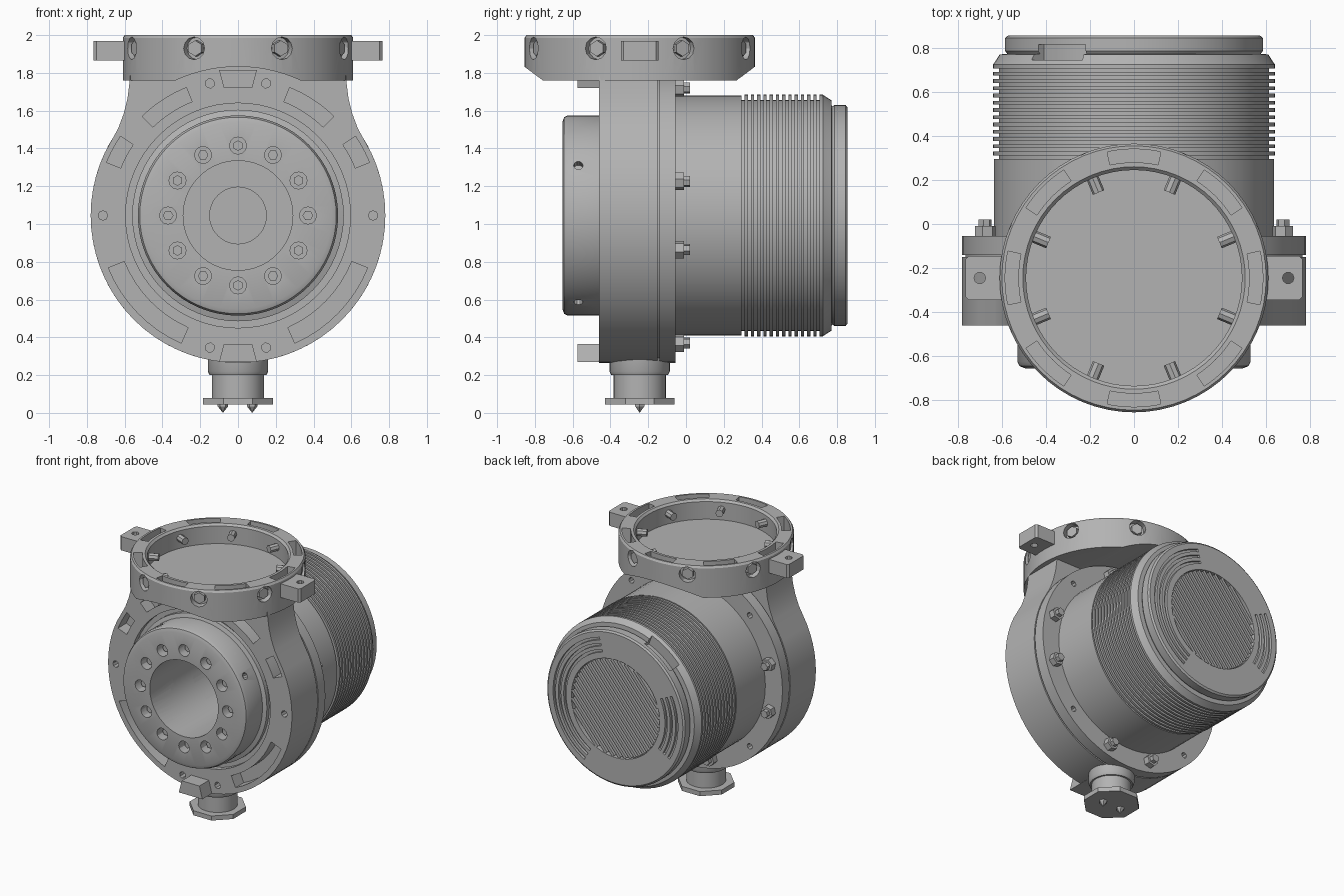
import bpy, bmesh
from math import sin, cos, pi, radians, sqrt
from mathutils import Matrix

if "Cube" in bpy.data.objects:
    bpy.data.objects.remove(bpy.data.objects["Cube"], do_unlink=True)

grey = bpy.data.materials.new("machined grey")
grey.use_nodes = True
grey.diffuse_color = (0.45, 0.45, 0.45, 1)
grey.node_tree.nodes["Principled BSDF"].inputs["Base Color"].default_value = (0.45, 0.45, 0.45, 1)

AXIS = 1.045                                   # height of the motor axis
T, R = Matrix.Translation, Matrix.Rotation
FRONT = T((0, 0, AXIS)) @ R(pi / 2, 4, 'X')    # local z points to the front
BACK = T((0, 0, AXIS)) @ R(-pi / 2, 4, 'X')    # local z points to the back
TOP = T((0, -0.245, 0))                        # upright axis of ring and plug


def polar(frame, deg, r):
    return frame @ R(radians(deg), 4, 'Z') @ T((r, 0, 0))


def outward(frame, deg, h):
    return frame @ T((0, 0, h)) @ R(radians(deg), 4, 'Z') @ R(pi / 2, 4, 'Y')


def circle(r, n):
    return [(r * cos(2 * pi * i / n), r * sin(2 * pi * i / n)) for i in range(n)]


def sector(r0, r1, a0, a1, n=8):
    angles = [radians(a0 + (a1 - a0) * i / n) for i in range(n + 1)]
    return ([(r1 * cos(a), r1 * sin(a)) for a in angles]
            + [(r0 * cos(a), r0 * sin(a)) for a in reversed(angles)])


def prism(bm, frame, points, h0, h1):
    low = [bm.verts.new(frame @ T((x, y, h0)).translation) for x, y in points]
    high = [bm.verts.new(frame @ T((x, y, h1)).translation) for x, y in points]
    bm.faces.new(low[::-1])
    bm.faces.new(high)
    for i in range(len(points)):
        j = (i + 1) % len(points)
        bm.faces.new((low[i], low[j], high[j], high[i]))


def lathe(bm, frame, profile, n=64):
    """Turn a (radius, height) profile that starts and ends on the axis."""
    rings = []
    for r, h in profile:
        if r == 0:
            rings.append([bm.verts.new((frame @ T((0, 0, h))).translation)] * n)
        else:
            rings.append([bm.verts.new((frame @ T((x, y, h))).translation) for x, y in circle(r, n)])
    for a, b in zip(rings, rings[1:]):
        for i in range(n):
            j = (i + 1) % n
            quad = list(dict.fromkeys((a[i], a[j], b[j], b[i])))
            bm.faces.new(quad)


def finish(name, bm):
    bmesh.ops.recalc_face_normals(bm, faces=bm.faces)
    mesh = bpy.data.meshes.new(name)
    bm.to_mesh(mesh)
    bm.free()
    mesh.materials.append(grey)
    ob = bpy.data.objects.new(name, mesh)
    bpy.context.collection.objects.link(ob)
    return ob


def activate(ob):
    bpy.ops.object.select_all(action='DESELECT')
    ob.select_set(True)
    bpy.context.view_layer.objects.active = ob


def cut(ob, *cutters):
    for bm in cutters:
        tool = finish("cutter", bm)
        tool.hide_render = True
        mod = ob.modifiers.new("cut", 'BOOLEAN')
        mod.operation, mod.solver, mod.object = 'DIFFERENCE', 'EXACT', tool
        activate(ob)
        bpy.ops.object.modifier_apply(modifier=mod.name)
        bpy.data.objects.remove(tool, do_unlink=True)


def smooth(ob):
    activate(ob)
    bpy.ops.object.shade_smooth_by_angle(angle=radians(30))


def bore():
    bm = bmesh.new()
    lathe(bm, FRONT, [(0, .8), (.29, .8), (.29, -.35), (.15, -.35), (.15, -.5), (0, -.5)])
    return bm


# Main housing: round body rising into a neck
bm = bmesh.new()
body = [(.78 * cos(radians(a)), .78 * sin(radians(a))) for a in range(155, 386, 5)]
neck = [(.635, .46), (.605, .54), (.585, .62), (.575, .7), (.565, .79)]
prism(bm, FRONT, body + neck + [(-x, y) for x, y in reversed(neck)], .15, .46)
housing = finish("main_housing", bm)
pockets = bmesh.new()
for a0, a1, r0, r1 in ((112, 134, .65, .73), (46, 68, .65, .73), (22, 34, .67, .75),
                       (146, 158, .67, .75), (202, 246, .65, .74), (294, 338, .65, .74)):
    prism(pockets, FRONT, sector(r0, r1, a0, a1), .36, .5)
for a in (0, 78, 102, 180, 258, 282):
    prism(pockets, polar(FRONT, a, .715), circle(.025, 8), .36, .5)
groove = bmesh.new()
prism(groove, FRONT, circle(.595, 64), .42, .5)
cut(housing, pockets, groove, bore())
smooth(housing)

# Locating blocks on the front face
for name, z in (("upper_block", .725), ("lower_block", -.73)):
    bm = bmesh.new()
    s = 1 if z > 0 else -1
    prism(bm, FRONT, [(-.1, z + s * .045), (-.075, z - s * .05), (.075, z - s * .05), (.1, z + s * .045)], .4, .575)
    smooth(finish(name, bm))

# Output hub with bolt circle
bm = bmesh.new()
lathe(bm, FRONT, [(0, .38), (.56, .38), (.56, .45), (.53, .46), (.53, .625), (.52, .645), (.495, .655), (0, .655)])
hub = finish("output_hub", bm)
holes = bmesh.new()
for i in range(12):
    prism(holes, polar(FRONT, i * 30, .37), circle(.045, 12), .56, .7)
for a in (30, 120, 210, 300):
    prism(holes, outward(FRONT, a, .57), circle(.025, 10), .49, .6)
cut(hub, holes, bore())
smooth(hub)
bm = bmesh.new()
for i in range(12):
    prism(bm, polar(FRONT, i * 30, .37), circle(.028, 6), .55, .61)
smooth(finish("hub_bolts", bm))

# Motor: flange, barrel, cooling fins and end cap
bm = bmesh.new()
profile = [(0, -.16), (.765, -.16), (.765, -.14), (.78, -.14), (.78, -.055), (.635, -.055), (.635, .295)]
for i in range(13):
    y = .295 + .033 * i
    profile += [(.612, y), (.612, y + .016), (.64, y + .016), (.64, y + .033)]
profile += [(.632, .735), (.61, .77), (.575, .772), (.585, .785), (.585, .845), (.572, .855),
            (.375, .855), (.375, .82), (0, .82)]
lathe(bm, BACK, profile)
motor = finish("motor_barrel", bm)
slots = bmesh.new()
for r in (.42, .465, .51):
    prism(slots, BACK, sector(r, r + .02, -75, 60, 20), .835, .9)
    prism(slots, BACK, sector(r, r + .02, 150, 205, 12), .835, .9)
for a in (45, 135, 225, 315):
    prism(slots, polar(BACK, a, .71), circle(.022, 8), -.1, 0)
notch = bmesh.new()
prism(notch, BACK, sector(.55, .7, 222, 248), .745, .815)
cut(motor, slots, notch, bore())
smooth(motor)

# Slatted vent on the end cap
bm = bmesh.new()
vent = T((0, .835, AXIS)) @ R(radians(-50), 4, 'Y')
for i in range(-8, 9):
    z = i * .042
    half = sqrt(.37 ** 2 - z ** 2)
    bmesh.ops.create_cube(bm, size=1, matrix=vent @ T((0, 0, z)) @ Matrix.Diagonal((2 * half, .036, .022, 1)))
finish("vent_slats", bm)

# Flange bolts around the motor
bm = bmesh.new()
for a in (15, 75, 105, 165, 195, 255, 285, 345):
    prism(bm, polar(BACK, a, .70), circle(.048, 6), -.07, -.01)
    prism(bm, polar(BACK, a, .70), circle(.03, 6), -.02, .02)
smooth(finish("flange_bolts", bm))

# Top mounting ring, hollowed underneath to follow the body
bm = bmesh.new()
lathe(bm, TOP, [(0, 1.76), (.61, 1.76), (.61, 1.985), (.6, 2), (.505, 2), (.49, 1.985), (.49, 1.85), (0, 1.85)])
ring = finish("mounting_ring", bm)
saddle, pockets = bmesh.new(), bmesh.new()
prism(saddle, FRONT, circle(.788, 96), -1.2, 1.2)
for i in range(8):
    prism(pockets, TOP, sector(.525, .585, i * 45 - 12, i * 45 + 12), 1.89, 2.1)
    prism(pockets, outward(TOP, i * 45 + 22.5, 1.93), circle(.06, 12), .56, .7)
cut(ring, saddle, pockets)
smooth(ring)

# Radial bolts clamped through the ring
bm = bmesh.new()
for i in range(8):
    prism(bm, outward(TOP, i * 45 + 22.5, 1.93), circle(.028, 8), .42, .57)
    prism(bm, outward(TOP, i * 45 + 22.5, 1.93), circle(.042, 6), .55, .595)
smooth(finish("ring_bolts", bm))

# Side lugs with a vertical hole
for name, s in (("left_lug", 1), ("right_lug", -1)):
    bm = bmesh.new()
    prism(bm, TOP, [(s * x, y) for x, y in ((.595, -.1), (.75, -.1), (.765, -.085), (.765, .085), (.75, .1), (.595, .1))],
          1.865, 1.97)
    lug = finish(name, bm)
    hole = bmesh.new()
    prism(hole, TOP @ T((s * .7, 0, 0)), circle(.026, 10), 1.8, 2.1)
    cut(lug, hole)
    smooth(lug)

# Cable connector below the housing
bm = bmesh.new()
lathe(bm, TOP, [(0, .34), (.16, .34), (.16, .22), (.15, .2), (.138, .2), (.138, .06), (0, .06)], 32)
smooth(finish("connector_body", bm))
bm = bmesh.new()
prism(bm, TOP @ R(radians(22.5), 4, 'Z'), circle(.2, 8), .045, .08)
finish("connector_nut", bm)
bm = bmesh.new()
for x in (-.08, .075):
    lathe(bm, TOP @ T((x, 0, 0)), [(0, .06), (.028, .06), (.028, .035), (0, 0)], 6)
finish("connector_pins", bm)
